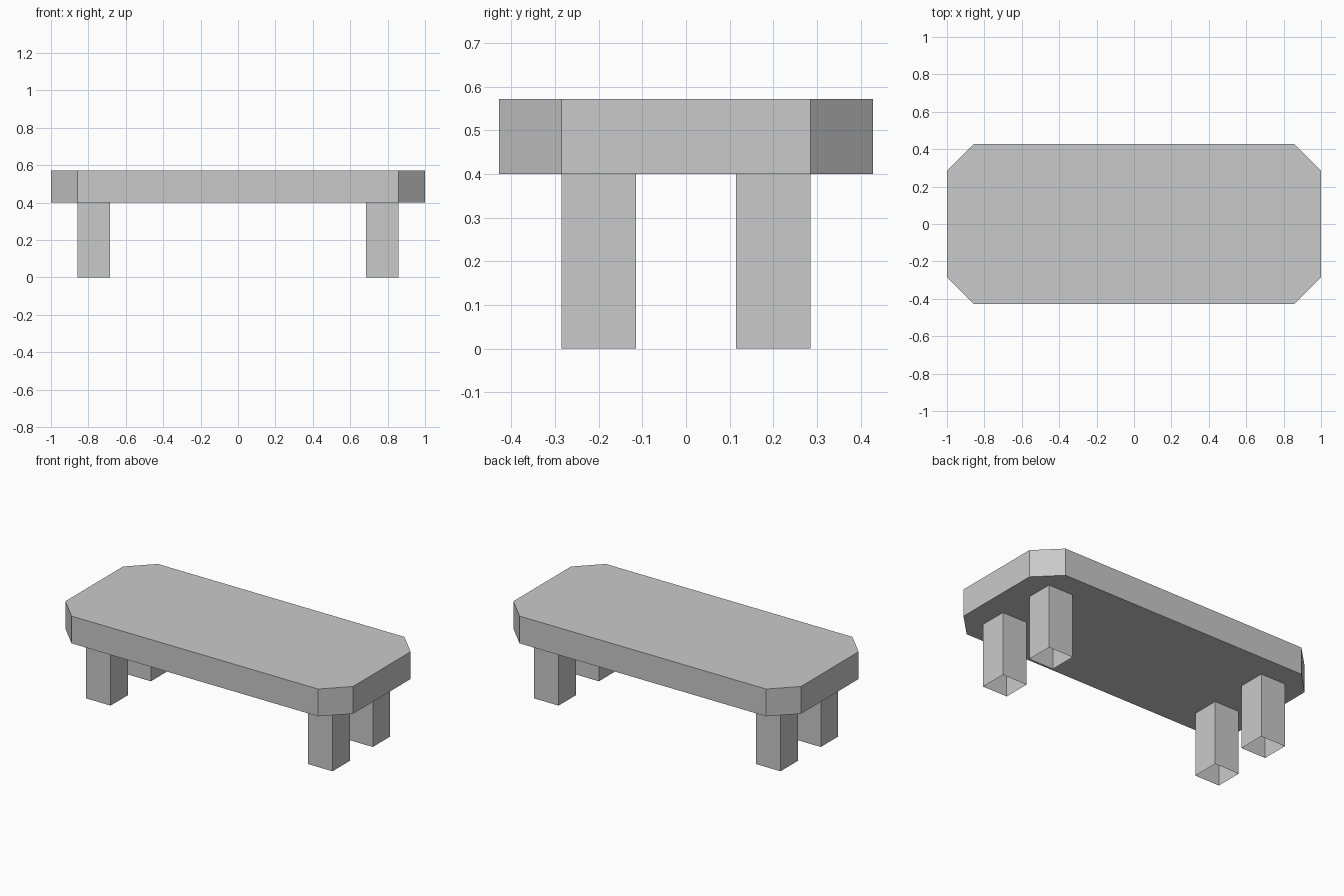
import bpy
import bmesh

cube = bpy.data.objects.get("Cube")
if cube:
    bpy.data.objects.remove(cube, do_unlink=True)

LENGTH, DEPTH = 1.0, 0.4286      # half sizes of the top
CORNER = 0.143                   # size of the cut corners
LEG_TOP, TOP = 0.4, 0.5714
LEG_WIDTH = 0.1714

grey = bpy.data.materials.new("plain_grey")
grey.use_nodes = True
grey.diffuse_color = (0.59, 0.59, 0.59, 1)
grey.node_tree.nodes["Principled BSDF"].inputs["Base Color"].default_value = grey.diffuse_color


def prism(name, outline, low, high, capped=True):
    """Extrude a counter-clockwise outline upward, with or without end faces."""
    bm = bmesh.new()
    lower = [bm.verts.new((x, y, low)) for x, y in outline]
    upper = [bm.verts.new((x, y, high)) for x, y in outline]
    for i in range(len(outline)):
        j = (i + 1) % len(outline)
        bm.faces.new((lower[i], lower[j], upper[j], upper[i]))
    if capped:
        bm.faces.new(upper)
        bm.faces.new(lower[::-1])
    mesh = bpy.data.meshes.new(name)
    bm.to_mesh(mesh)
    bm.free()
    mesh.materials.append(grey)
    obj = bpy.data.objects.new(name, mesh)
    bpy.context.collection.objects.link(obj)
    return obj


# Thick top with cut corners
a, b = LENGTH - CORNER, DEPTH - CORNER
prism("table_top", [(a, -DEPTH), (LENGTH, -b), (LENGTH, b), (a, DEPTH),
                    (-a, DEPTH), (-LENGTH, b), (-LENGTH, -b), (-a, -DEPTH)],
      LEG_TOP, TOP)

# Four hollow square legs, open at the floor
half = LEG_WIDTH / 2
for side, sx in (("left", 1), ("right", -1)):
    for end, sy in (("front", -1), ("back", 1)):
        cx, cy = sx * (a - half), sy * (b - half)
        square = [(cx - half, cy - half), (cx + half, cy - half),
                  (cx + half, cy + half), (cx - half, cy + half)]
        prism(f"{end}_{side}_leg", square, 0, LEG_TOP, capped=False)
